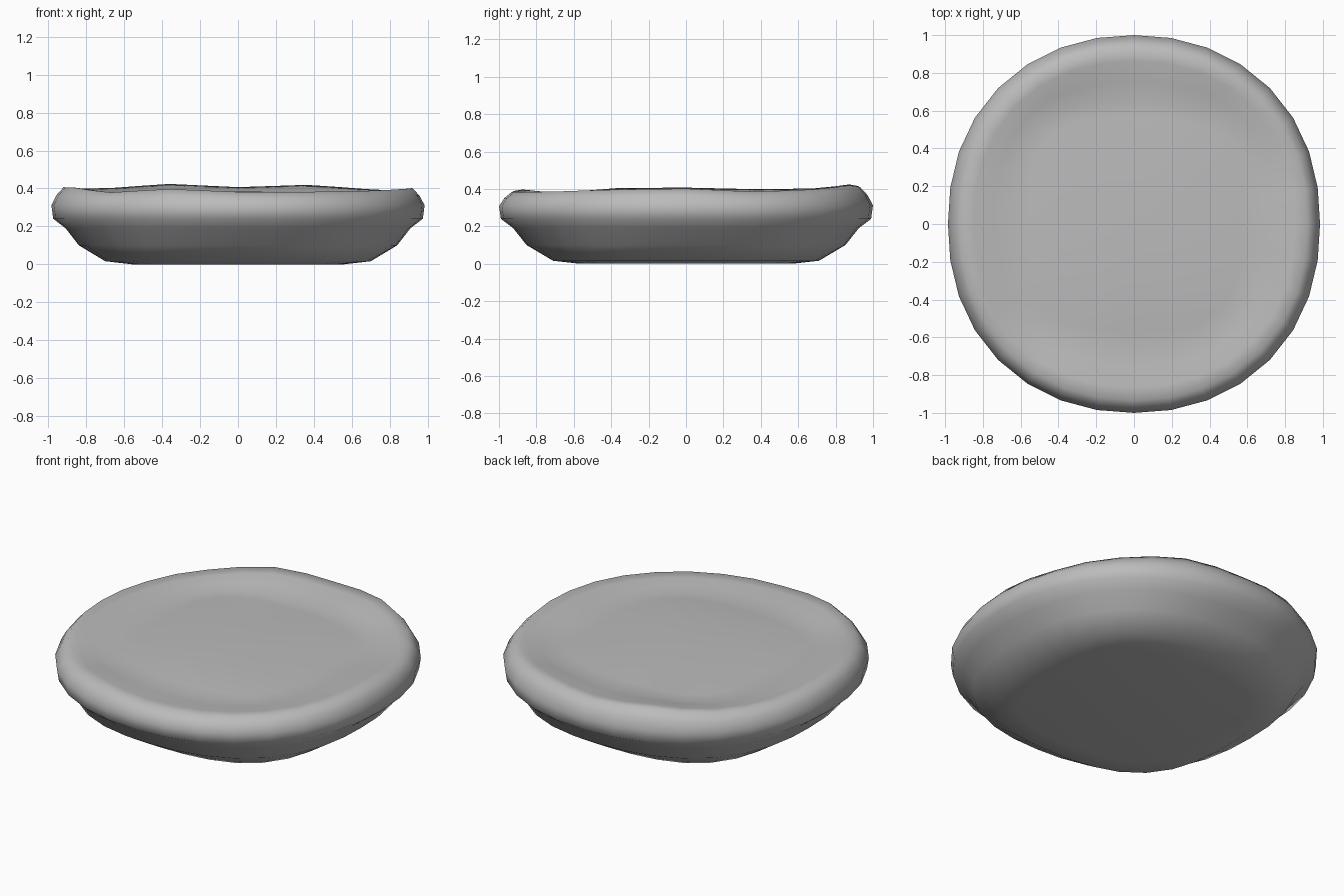
import bpy, bmesh, math

cube = bpy.data.objects.get("Cube")
if cube:
    bpy.data.objects.remove(cube, do_unlink=True)

grey = bpy.data.materials.new("soft grey")
grey.use_nodes = True
grey.diffuse_color = (0.5, 0.5, 0.5, 1)
grey.node_tree.nodes["Principled BSDF"].inputs["Base Color"].default_value = (0.5, 0.5, 0.5, 1)

SEGMENTS = 32

# Uneven height of the padded rim, anticlockwise from +x, in thousandths
RIPPLE = [5, -12, 0, 22, 10, 27, 5, 2, 10, 8, -18, 0, -15, -15, -10, 0]


def squircle(a, n):
    """Radius of a unit rounded square at angle a; n = 2 is a circle."""
    return (abs(math.cos(a)) ** n + abs(math.sin(a)) ** n) ** (-1 / n)


def ripple(i):
    """Rim offset at segment i, halfway between neighbours on odd segments."""
    k = i // 2
    following = RIPPLE[(k + i % 2) % len(RIPPLE)]
    return (RIPPLE[k] + following) / 2000


# Rings from the underside, round the rim, down to the seam and over the
# domed pad: radius, height, squareness, share of the ripple
RINGS = [
    (0.56, 0.00, 3.4, 0), (0.70, 0.016, 2.9, 0), (0.84, 0.10, 2.45, 0),
    (0.91, 0.19, 2.3, 0), (0.975, 0.24, 2.2, 0), (0.985, 0.31, 2.2, 0.2),
    (0.957, 0.36, 2.2, 0.6), (0.92, 0.397, 2.2, 1), (0.85, 0.390, 2.25, 0.9),
    (0.74, 0.378, 2.6, 0.6), (0.64, 0.364, 3.4, 0.3), (0.56, 0.370, 3.4, 0.1),
    (0.30, 0.381, 2.6, 0),
]

bm = bmesh.new()
loops = []
for radius, height, n, share in RINGS:
    ring = []
    for i in range(SEGMENTS):
        a = math.tau * i / SEGMENTS
        r = radius * squircle(a, n) * (1 + 0.015 * abs(math.sin(a)) ** 8)
        ring.append(bm.verts.new((r * math.cos(a), r * math.sin(a),
                                  height + share * ripple(i))))
    loops.append(ring)

for lower, upper in zip(loops, loops[1:]):
    for i in range(SEGMENTS):
        j = (i + 1) % SEGMENTS
        bm.faces.new((lower[i], lower[j], upper[j], upper[i]))

# Flat underside and the middle of the top
bm.faces.new(reversed(loops[0]))
middle = bm.verts.new((0, 0, 0.384))
for i in range(SEGMENTS):
    bm.faces.new((loops[-1][i], loops[-1][(i + 1) % SEGMENTS], middle))

mesh = bpy.data.meshes.new("round_cushion")
bm.to_mesh(mesh)
bm.free()
mesh.materials.append(grey)
mesh.shade_smooth()
cushion = bpy.data.objects.new("round_cushion", mesh)
bpy.context.collection.objects.link(cushion)
